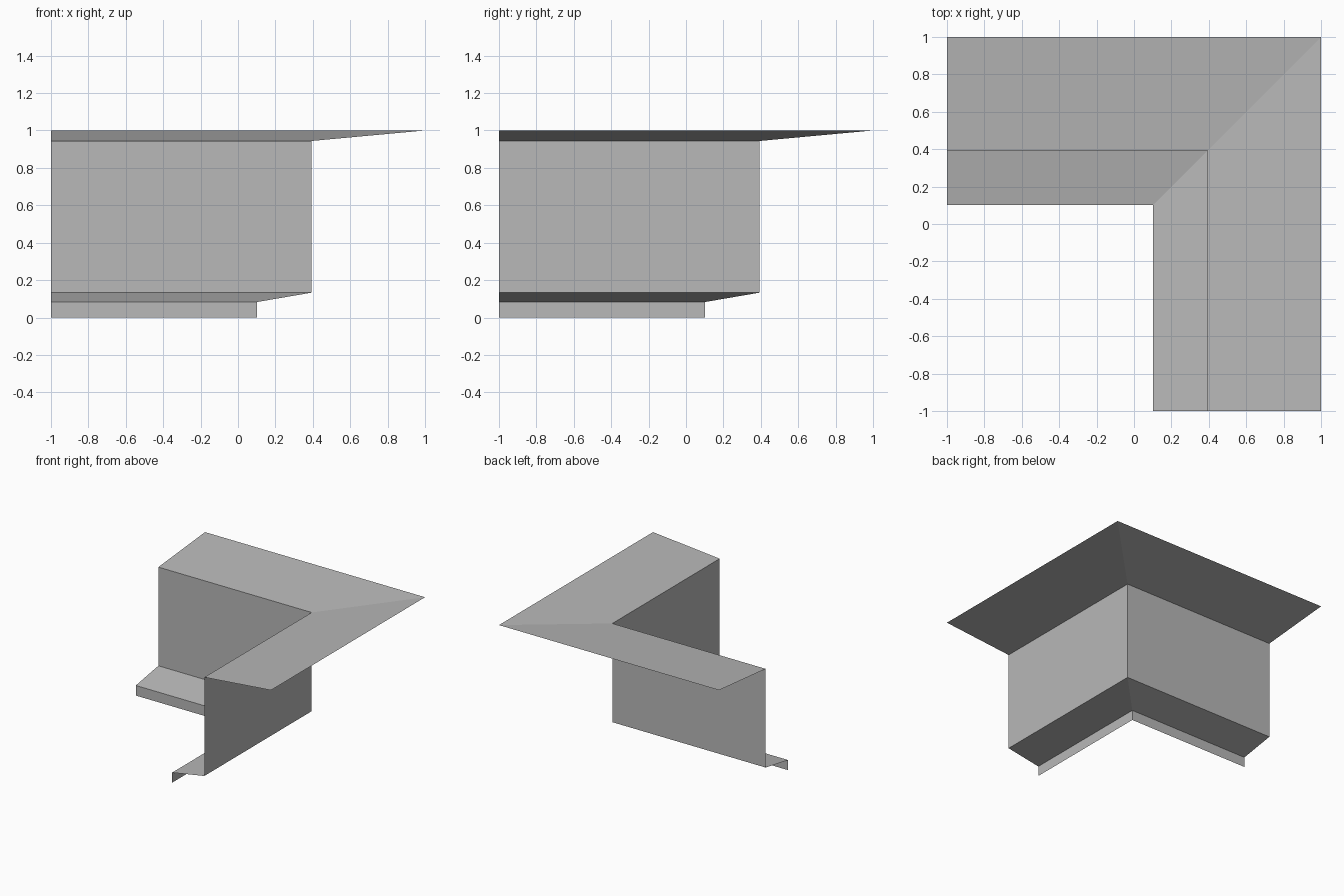
import bpy
import bmesh

cube = bpy.data.objects.get("Cube")
if cube:
    bpy.data.objects.remove(cube, do_unlink=True)

# Plain sheet metal
metal = bpy.data.materials.new("grey_sheet_metal")
metal.use_nodes = True
grey = (0.48, 0.48, 0.48, 1.0)
metal.diffuse_color = grey
metal.node_tree.nodes["Principled BSDF"].inputs["Base Color"].default_value = grey

# Bent profile: distance from the centre lines, height
drip_bottom = (0.102, 0.0)
drip_top = (0.102, 0.083)
wall_bottom = (0.394, 0.133)
wall_top = (0.394, 0.944)
flange_edge = (1.0, 1.0)
profile = [drip_bottom, drip_top, wall_bottom, wall_top, flange_edge]

# Sweep the profile around the mitred corner, from one cut end to the other
bm = bmesh.new()
rows = []
for d, z in profile:
    path = [(-1, d), (d, d), (d, -1)]
    rows.append([bm.verts.new((x, y, z)) for x, y in path])
for low, high in zip(rows, rows[1:]):
    for i in range(2):
        bm.faces.new((low[i + 1], low[i], high[i], high[i + 1]))

mesh = bpy.data.meshes.new("corner_flashing")
bm.to_mesh(mesh)
bm.free()
mesh.materials.append(metal)
flashing = bpy.data.objects.new("corner_flashing", mesh)
bpy.context.collection.objects.link(flashing)
